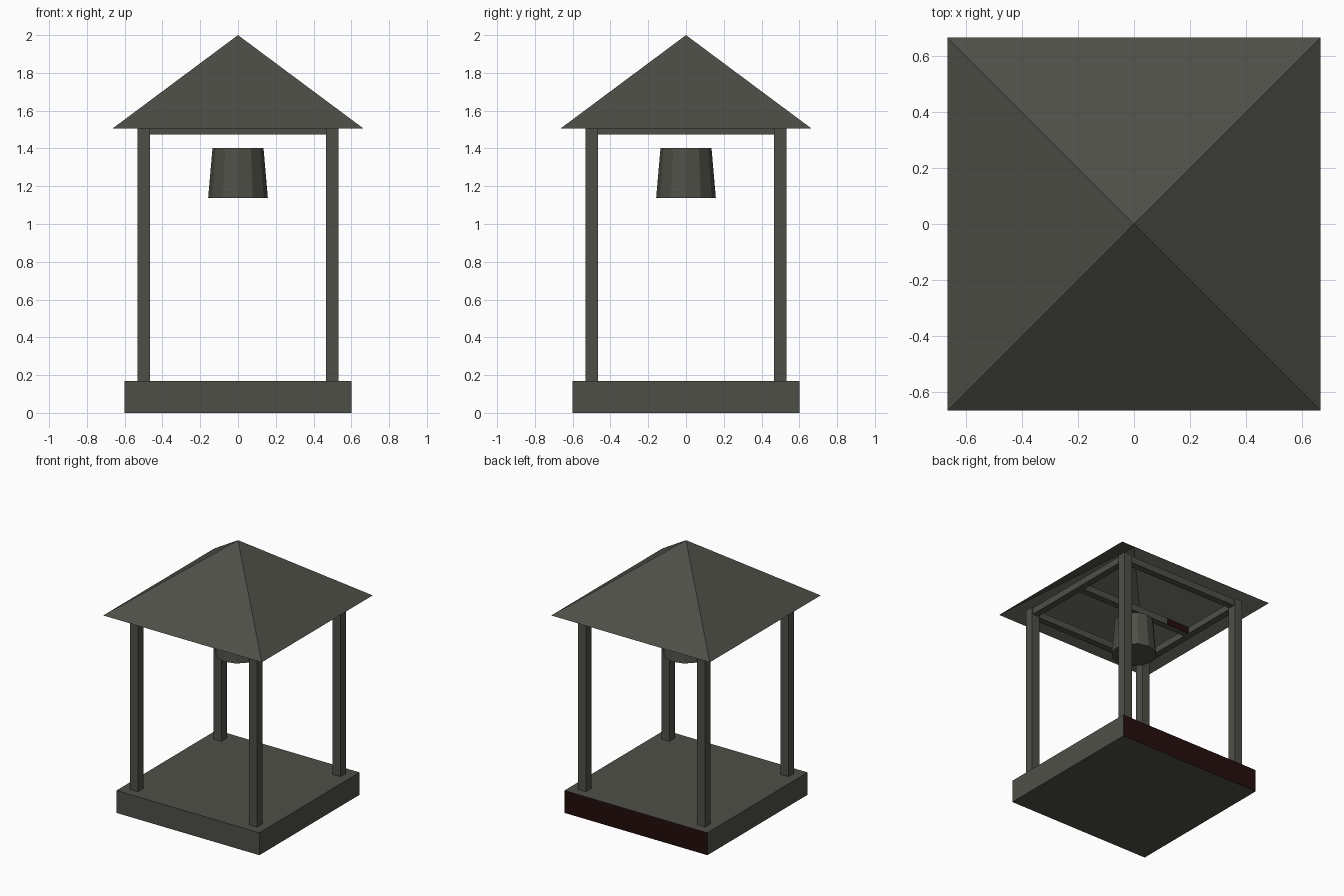
import bpy, bmesh, math

if "Cube" in bpy.data.objects:
    bpy.data.objects.remove(bpy.data.objects["Cube"])


def material(name, rgb):
    m = bpy.data.materials.new(name)
    m.diffuse_color = (*rgb, 1)
    m.use_nodes = True
    m.node_tree.nodes["Principled BSDF"].inputs["Base Color"].default_value = m.diffuse_color
    return m


GREY = material("dark_grey", (0.078, 0.078, 0.064))
RED = material("dark_red", (0.018, 0.004, 0.004))


def finish(name, bm, back_red=False):
    bm.normal_update()
    me = bpy.data.meshes.new(name)
    me.materials.append(GREY)
    me.materials.append(RED)
    for f in bm.faces:
        if back_red and f.normal.y > 0.9:
            f.material_index = 1
    bm.to_mesh(me)
    bm.free()
    ob = bpy.data.objects.new(name, me)
    bpy.context.collection.objects.link(ob)
    return ob


def box(name, lo, hi, back_red=False):
    bm = bmesh.new()
    bmesh.ops.create_cube(bm, size=1)
    for v in bm.verts:
        v.co = [(a + b) / 2 + c * (b - a) for a, b, c in zip(lo, hi, v.co)]
    return finish(name, bm, back_red)


# Plinth with a dark red back face
box("base", (-0.6, -0.6, 0), (0.6, 0.6, 0.17), True)

# Corner posts
P = 0.033
for sx, nx in ((-1, "left"), (1, "right")):
    for sy, ny in ((-1, "front"), (1, "back")):
        x, y = 0.5 * sx, 0.5 * sy
        box(f"{ny}_{nx}_post", (x - P, y - P, 0.165), (x + P, y + P, 1.53))

# Frame beams between the posts
B, Z0, Z1 = 0.025, 1.475, 1.525
L = 0.5 - P
for s, nx, ny in ((-1, "left", "front"), (1, "right", "back")):
    c = 0.5 * s
    box(f"{ny}_beam", (-L, c - B, Z0), (L, c + B, Z1))
    box(f"{nx}_beam", (c - B, -L, Z0), (c + B, L, Z1))

# Centre beam carrying the bell, with a red patch at the left end
E = 0.5 - B
box("centre_beam", (-0.28, -B, Z0), (E, B, Z1))
box("centre_beam_end", (-E, -B, Z0), (-0.28, B, Z1), True)

# Twelve-sided bell
bm = bmesh.new()
bmesh.ops.create_cone(bm, cap_ends=True, segments=12, radius1=0.158,
                      radius2=0.135, depth=0.265)
bmesh.ops.translate(bm, verts=bm.verts, vec=(0, 0, 1.27))
finish("bell", bm)

# Hollow pyramid roof, open underneath
bm = bmesh.new()
R = 0.665
apex = bm.verts.new((0, 0, 2))
eave = [bm.verts.new((x * R, y * R, 1.505))
        for x, y in ((-1, -1), (1, -1), (1, 1), (-1, 1))]
for i in range(4):
    bm.faces.new((eave[i], eave[(i + 1) % 4], apex))
finish("roof", bm)
